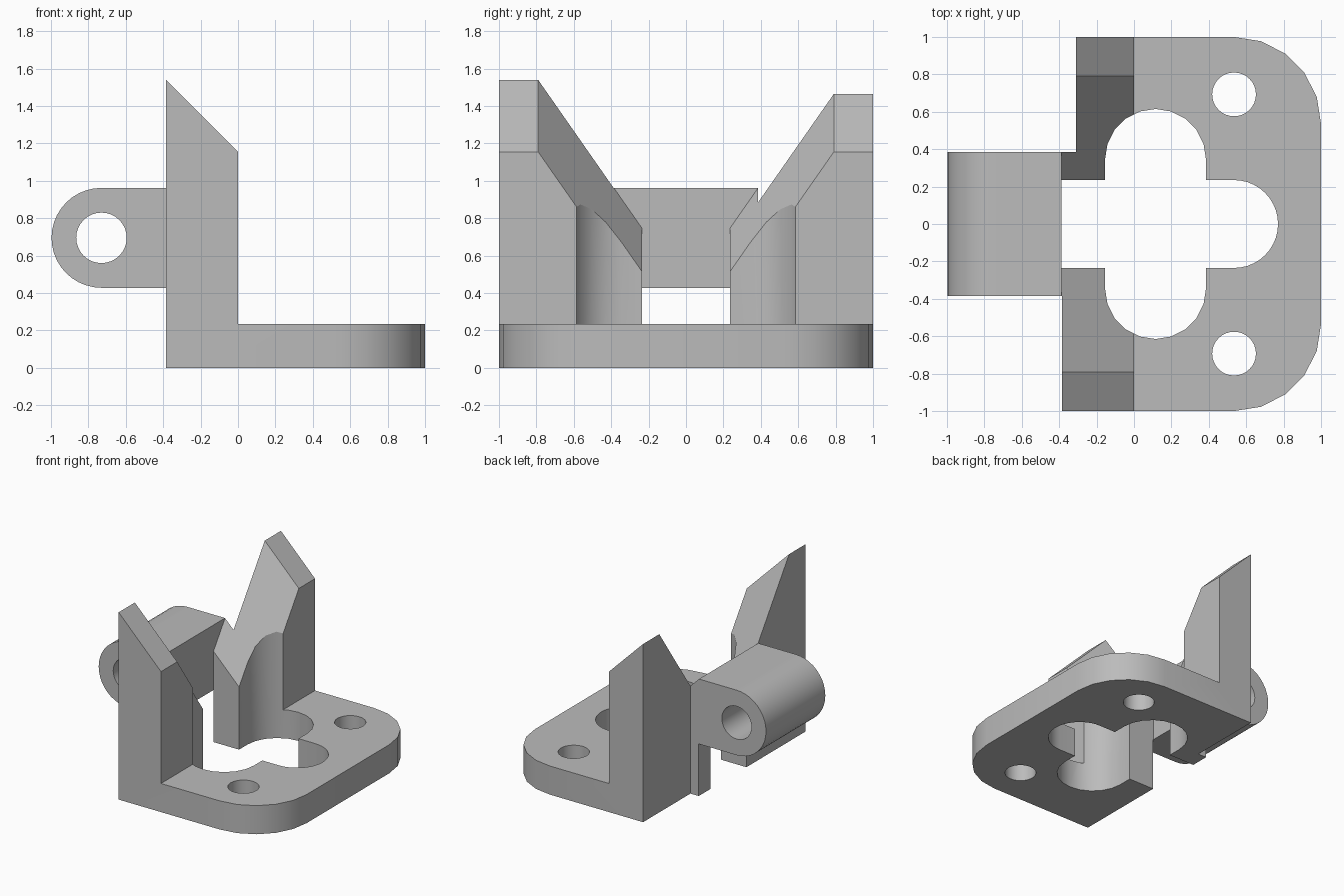
import bpy, bmesh
from math import sin, cos, radians
from mathutils import Vector

cube = bpy.data.objects.get("Cube")
if cube:
    bpy.data.objects.remove(cube, do_unlink=True)

grey = bpy.data.materials.new("plain grey")
grey.use_nodes = True
grey.diffuse_color = (0.5, 0.5, 0.5, 1)
grey.node_tree.nodes["Principled BSDF"].inputs["Base Color"].default_value = (0.5, 0.5, 0.5, 1)


def arc(cu, cv, r, start, end, steps):
    """Points on a circular arc, angles in degrees."""
    angles = [radians(start + (end - start) * i / steps) for i in range(steps + 1)]
    return [(cu + r * cos(a), cv + r * sin(a)) for a in angles]


def prism(name, points, sweep, edit=None):
    """Sweep a planar outline along a vector into a solid."""
    bm = bmesh.new()
    face = bm.faces.new([bm.verts.new(p) for p in points])
    swept = bmesh.ops.extrude_face_region(bm, geom=[face])["geom"]
    verts = [g for g in swept if isinstance(g, bmesh.types.BMVert)]
    bmesh.ops.translate(bm, verts=verts, vec=Vector(sweep))
    if edit:
        edit(bm)
    bmesh.ops.recalc_face_normals(bm, faces=bm.faces)
    mesh = bpy.data.meshes.new(name)
    bm.to_mesh(mesh)
    bm.free()
    mesh.materials.append(grey)
    obj = bpy.data.objects.new(name, mesh)
    bpy.context.collection.objects.link(obj)
    return obj


def plan_prism(name, outline):
    return prism(name, [(x, y, -0.2) for x, y in outline], (0, 0, 2.4))


def side_prism(name, outline, half):
    return prism(name, [(x, -half, z) for x, z in outline], (0, 2 * half, 0))


def round_corners(bm):
    edges = [e for e in bm.edges if all(v.co.x > 0.99 for v in e.verts)
             and abs(e.verts[0].co.y - e.verts[1].co.y) < 0.01]
    bmesh.ops.bevel(bm, geom=edges, offset=0.465, segments=5, profile=0.5, affect='EDGES')


BACK, HINGE_X, HINGE_Z = -0.385, -0.73, 0.695

# Bracket: base plate, upright and hinge lug share one side profile
profile = [(BACK, 0), (1, 0), (1, 0.235), (0, 0.235), (0, 1.154), (BACK, 1.539), (BACK, 0.962)]
profile += arc(HINGE_X, HINGE_Z, 0.267, 90, 270, 20) + [(BACK, 0.428)]
bracket = prism("bracket", [(x, -1, z) for x, z in profile], (0, 2, 0), round_corners)

# Trim the lug to width; the back side also gets a shallow step
cutters = [
    plan_prism("front_trim", [(-1.2, -1.2), (-0.3848, -1.2), (-0.3848, -0.385), (-1.2, -0.385)]),
    plan_prism("back_trim", [(-1.2, 0.385), (-0.31, 0.385), (-0.31, 1.2), (-1.2, 1.2)]),
]

# Sloping V notch that splits the upright into two prongs
slope, x0 = 1.432, BACK - 0.002
notch = [(y, 1.154 - x0 - slope * (0.79 - abs(y))) for y in (-1.5, -0.2, 0.2, 1.5)]
cutters.append(prism("notch", [(x0, y, z) for y, z in notch], (0.5, 0, -0.5)))

# Cross-shaped opening with rounded arms
half = [(x0, 0.235), (-0.155, 0.235)] + arc(0.115, 0.345, 0.27, 180, 0, 10) + [(0.385, 0.235)]
opening = half + arc(0.535, 0, 0.235, 90, -90, 20) + [(x, -y) for x, y in reversed(half)]
cutters.append(plan_prism("opening", opening))

# Screw holes and hinge bore
for side in (-1, 1):
    cutters.append(plan_prism("screw_hole", arc(0.535, side * 0.693, 0.117, 0, 360, 32)[:-1]))
cutters.append(side_prism("hinge_bore", arc(HINGE_X, HINGE_Z, 0.135, 0, 360, 32)[:-1], 1.2))

# Apply the cuts
bpy.ops.object.select_all(action='DESELECT')
bracket.select_set(True)
bpy.context.view_layer.objects.active = bracket
for cutter in cutters:
    cutter.hide_render = True
    cut = bracket.modifiers.new(cutter.name, 'BOOLEAN')
    cut.operation = 'DIFFERENCE'
    cut.solver = 'EXACT'
    cut.object = cutter
    bpy.ops.object.modifier_apply(modifier=cut.name)
    bpy.data.objects.remove(cutter, do_unlink=True)

bpy.ops.object.shade_smooth_by_angle(angle=radians(30))
